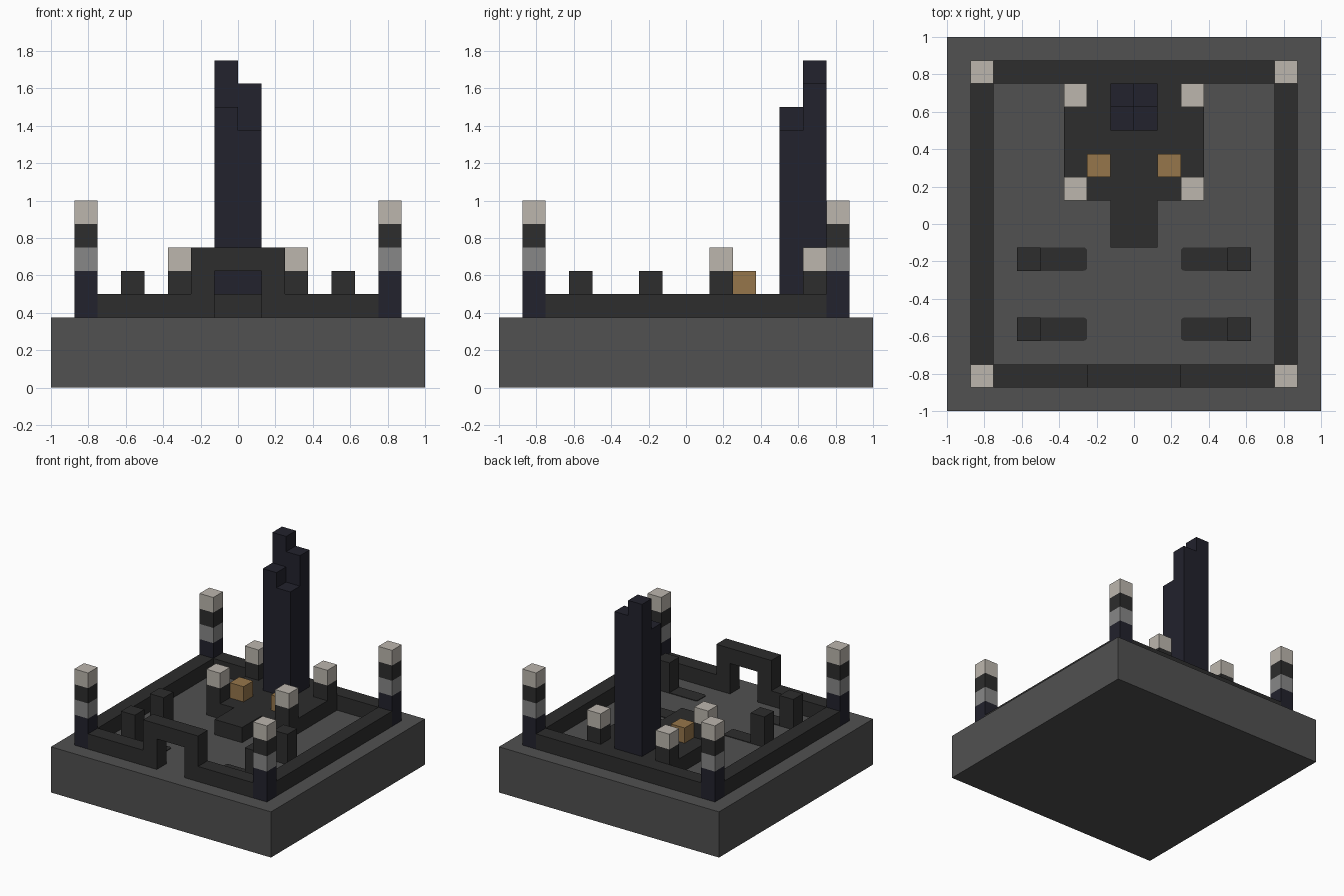
import bpy
import bmesh

if "Cube" in bpy.data.objects:
    bpy.data.objects.remove(bpy.data.objects["Cube"], do_unlink=True)

U = 0.125        # block size
FLOOR = 3 * U    # top of the base
DAIS = 4 * U     # top of the dais


def material(name, r, g, b):
    m = bpy.data.materials.new(name)
    m.use_nodes = True
    m.diffuse_color = (r, g, b, 1)
    bsdf = next(n for n in m.node_tree.nodes if n.type == 'BSDF_PRINCIPLED')
    bsdf.inputs["Base Color"].default_value = (r, g, b, 1)
    bsdf.inputs["Roughness"].default_value = 0.9
    return m


STONE = material("stone_grey", 0.082, 0.082, 0.082)
DARK = material("dark_stone", 0.026, 0.026, 0.026)
NAVY = material("dark_navy", 0.016, 0.016, 0.026)
MID = material("mid_grey", 0.242, 0.242, 0.242)
PALE = material("pale_stone", 0.503, 0.468, 0.423)
GOLD = material("dull_gold", 0.305, 0.181, 0.07)


def finish(name, bm, mat):
    bmesh.ops.recalc_face_normals(bm, faces=bm.faces)
    mesh = bpy.data.meshes.new(name)
    bm.to_mesh(mesh)
    bm.free()
    mesh.materials.append(mat)
    obj = bpy.data.objects.new(name, mesh)
    bpy.context.collection.objects.link(obj)
    return obj


def box(name, mat, x, y, z):
    """Box between pairs of x, y and z limits."""
    bm = bmesh.new()
    bmesh.ops.create_cube(bm, size=1)
    for v in bm.verts:
        v.co = [(a + b) / 2 + c * (b - a) for c, (a, b) in zip(v.co, (x, y, z))]
    return finish(name, bm, mat)


def prism(name, mat, points, depth):
    """Extrude a flat outline along a vector."""
    bm = bmesh.new()
    face = bm.faces.new([bm.verts.new(p) for p in points])
    ext = bmesh.ops.extrude_face_region(bm, geom=[face])
    moved = [g for g in ext["geom"] if isinstance(g, bmesh.types.BMVert)]
    bmesh.ops.translate(bm, verts=moved, vec=depth)
    return finish(name, bm, mat)


def span(side, a, b):
    """Limits on the right (-1) or left (+1) half of an axis."""
    return tuple(sorted((side * a * U, side * b * U)))


SIDES = (("right", -1), ("left", 1))

# Base slab
box("base", STONE, (-1, 1), (-1, 1), (0, FLOOR))

# Low perimeter walls
box("back_wall", DARK, (-6 * U, 6 * U), span(1, 6, 7), (FLOOR, DAIS))
for label, s in SIDES:
    box(label + "_wall", DARK, span(s, 6, 7), (-6 * U, 6 * U), (FLOOR, DAIS))
    box(label + "_front_wall", DARK, span(s, 2, 6), span(-1, 6, 7), (FLOOR, DAIS))

# Gate arch in the front wall
arch = [(-2, 3), (-2, 6), (2, 6), (2, 3), (1, 3), (1, 5), (-1, 5), (-1, 3)]
prism("gate_arch", DARK, [(x * U, -7 * U, z * U) for x, z in arch], (0, U, 0))

# Banded corner pillars
BANDS = (("foot", NAVY, 3, 5), ("grey_band", MID, 5, 6),
         ("dark_band", DARK, 6, 7), ("cap", PALE, 7, 8))
for label, s in SIDES:
    for end, t in (("front", -1), ("back", 1)):
        for part, mat, lo, hi in BANDS:
            box(f"{end}_{label}_pillar_{part}", mat,
                span(s, 6, 7), span(t, 6, 7), (lo * U, hi * U))

# Dais with its projecting step
plan = [(-3, 6), (-3, 1), (-1, 1), (-1, -1), (1, -1), (1, 1), (3, 1), (3, 6)]
prism("dais", DARK, [(x * U, y * U, FLOOR) for x, y in plan], (0, 0, U))

# Dais posts with pale caps, and gold blocks
for label, s in SIDES:
    for end, y in (("front", 1), ("back", 5)):
        xs, ys = span(s, 2, 3), span(1, y, y + 1)
        box(f"{end}_{label}_dais_post", DARK, xs, ys, (DAIS, DAIS + U))
        box(f"{end}_{label}_dais_cap", PALE, xs, ys, (DAIS + U, DAIS + 2 * U))
    box(label + "_gold_block", GOLD, span(s, 1, 2), span(1, 2, 3), (DAIS, DAIS + U))

# Tower of four columns with stepped tops
for label, x, y, top in (("front_right", -1, 4, 12), ("front_left", 0, 4, 11),
                         ("back_right", -1, 5, 14), ("back_left", 0, 5, 13)):
    box(label + "_tower_column", NAVY, (x * U, (x + 1) * U),
        (y * U, (y + 1) * U), (DAIS, top * U))

# Yard markers, each with a flat slab that has rounded corners
for label, s in SIDES:
    for end, y in (("front", -5), ("back", -2)):
        ys = span(1, y, y + 1)
        box(f"{end}_{label}_marker", DARK, span(s, 4, 5), ys, (FLOOR, FLOOR + 2 * U))
        slab = box(f"{end}_{label}_slab", DARK, span(s, 2, 4), ys,
                   (FLOOR, FLOOR + 0.005))
        bm = bmesh.new()
        bm.from_mesh(slab.data)
        corners = [e for e in bm.edges
                   if abs(e.verts[0].co.z - e.verts[1].co.z) > 0.001
                   and abs(e.verts[0].co.x) < 3 * U]
        bmesh.ops.bevel(bm, geom=corners, offset=0.02, segments=3,
                        profile=0.5, affect='EDGES')
        bm.to_mesh(slab.data)
        bm.free()
